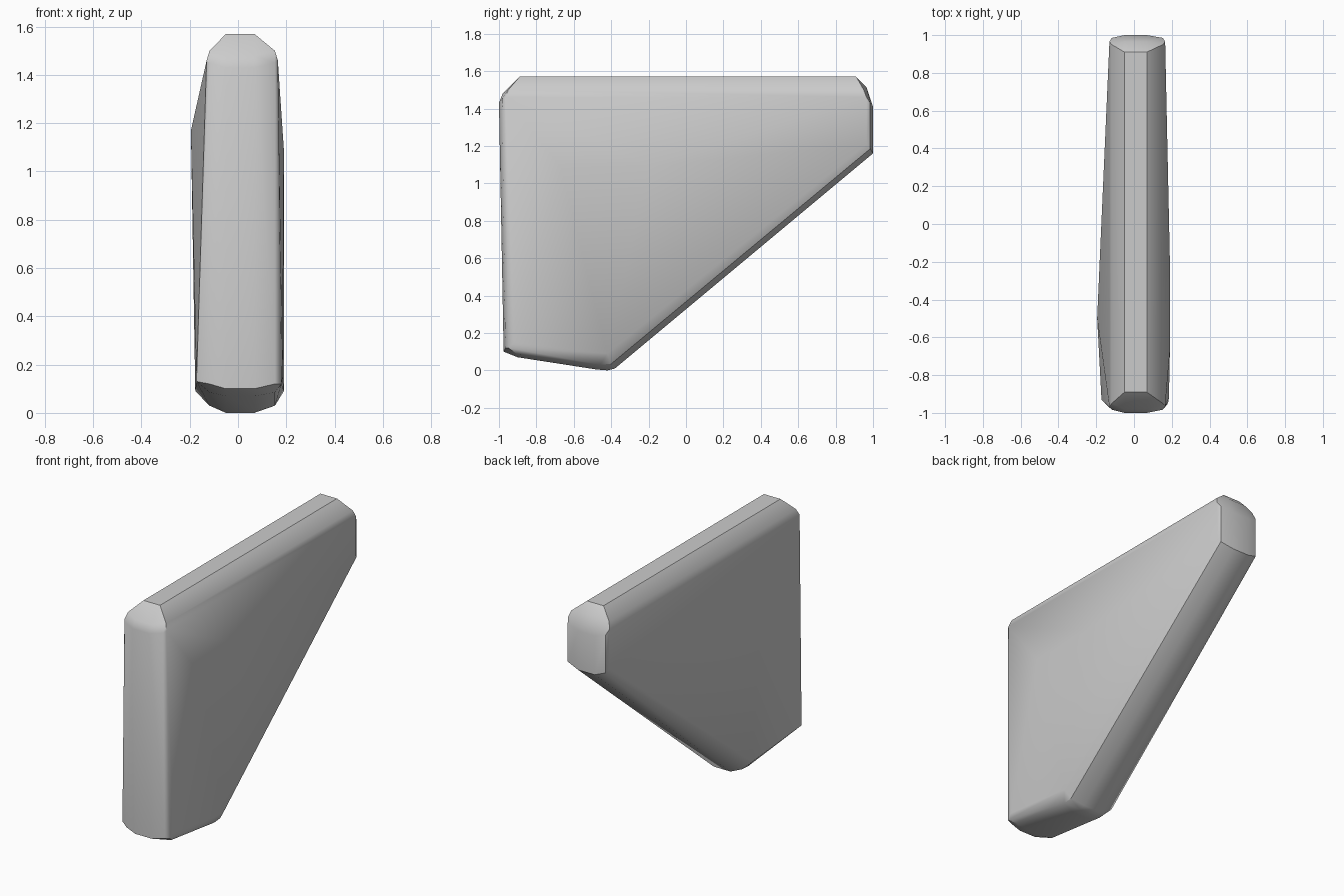
import bpy, bmesh

# Outer side outline (y, z) carried by the narrow middle band
rim = [(-0.89, 1.57), (0.91, 1.57), (0.965, 1.515), (1.0, 1.41), (1.0, 1.16),
       (-0.38, 0.01), (-0.42, 0.0), (-0.48, 0.005), (-0.8, 0.055), (-0.9, 0.07),
       (-0.975, 0.1), (-1.0, 1.43), (-0.98, 1.48)]

# Slightly smaller outline that rounds the edges
bevel = [(-0.95, 1.5), (0.95, 1.5), (0.985, 1.43), (0.985, 1.185),
         (-0.4, 0.035), (-0.46, 0.03), (-0.9, 0.085), (-0.965, 0.12), (-0.983, 1.45)]

# Broad side faces, gently bulged (x, y, z)
right_face = [(0.165, -0.965, 1.46), (0.165, 0.965, 1.46), (0.165, 0.965, 1.21),
              (0.19, -0.42, 0.09), (0.18, -0.95, 0.12), (0.185, -0.92, 0.15),
              (0.19, -0.67, 1.09), (0.19, -0.2, 1.09)]
left_face = [(-0.13, -0.97, 1.46), (-0.13, 0.965, 1.46), (-0.13, 0.965, 1.21),
             (-0.177, -0.42, 0.09), (-0.172, -0.93, 0.13), (-0.195, -0.5, 1.17)]

points = right_face + left_face
points += [(x, y, z) for x in (-0.05, 0.068) for y, z in rim]
points += [(x, y, z) for x in (-0.118, 0.153) for y, z in bevel]

# Stone slab: convex hull of the layered outlines
bm = bmesh.new()
for p in points:
    bm.verts.new(p)
hull = bmesh.ops.convex_hull(bm, input=bm.verts)
loose = [v for v in bm.verts if not v.link_faces]
bmesh.ops.delete(bm, geom=loose, context='VERTS')
bmesh.ops.recalc_face_normals(bm, faces=bm.faces)
mesh = bpy.data.meshes.new("stone_slab")
bm.to_mesh(mesh)
bm.free()
slab = bpy.data.objects.new("stone_slab", mesh)
bpy.context.collection.objects.link(slab)
bpy.context.view_layer.objects.active = slab
slab.select_set(True)
bpy.ops.object.shade_smooth_by_angle(angle=0.6)
